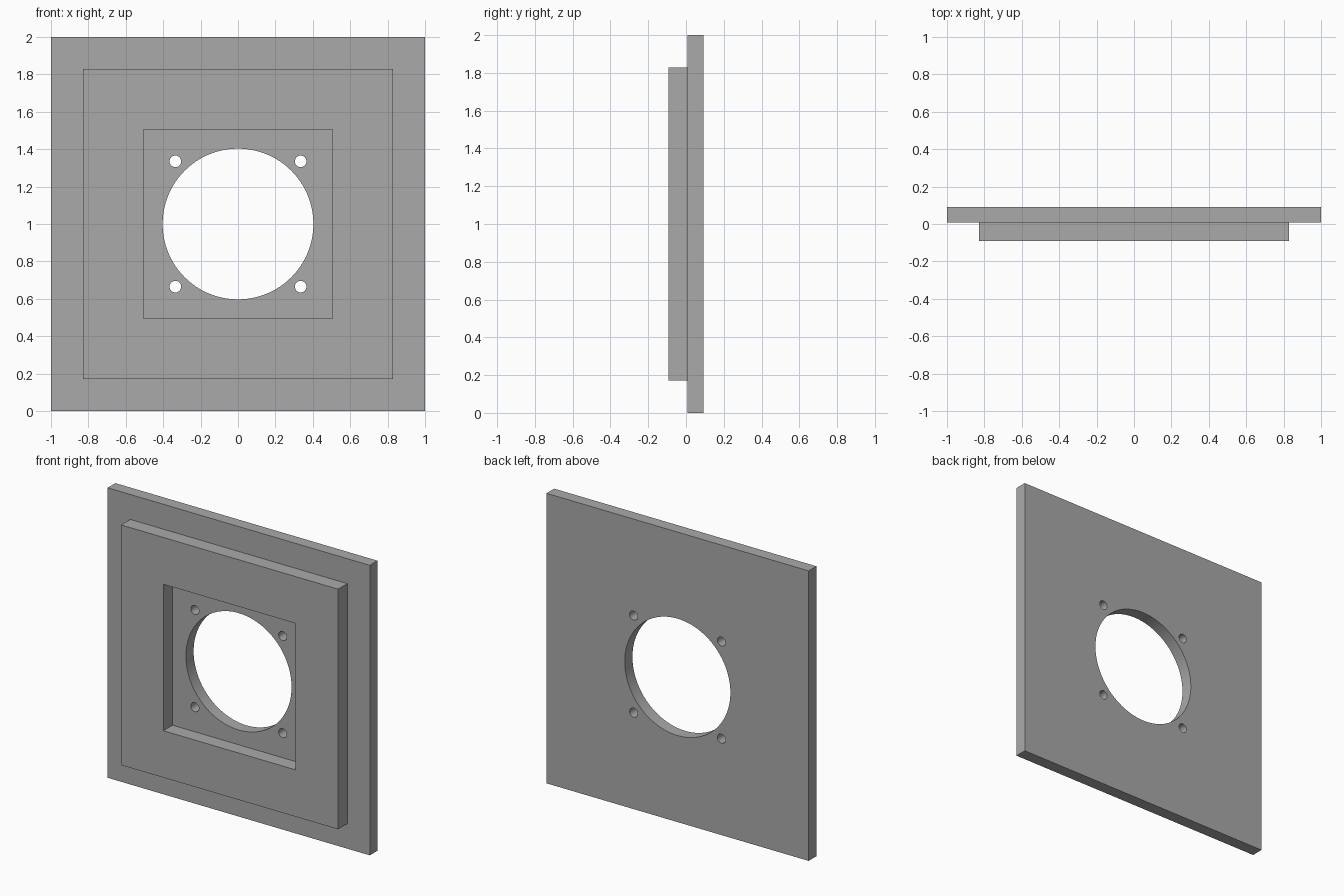
import bpy
import math

cube = bpy.data.objects.get("Cube")
if cube:
    bpy.data.objects.remove(cube, do_unlink=True)

CENTRE_Z = 1.0
BACK, STEP, FRONT = 0.092, 0.008, -0.092   # depth planes along y

grey = bpy.data.materials.new("plain grey")
grey.use_nodes = True
colour = (0.4, 0.4, 0.4, 1)
grey.diffuse_color = colour
grey.node_tree.nodes["Principled BSDF"].inputs["Base Color"].default_value = colour


def slab(name, half, y0, y1):
    """Square slab centred on the panel, between two depths."""
    bpy.ops.mesh.primitive_cube_add(size=1, location=(0, (y0 + y1) / 2, CENTRE_Z))
    ob = bpy.context.object
    ob.name = name
    ob.scale = (2 * half, abs(y1 - y0), 2 * half)
    bpy.ops.object.transform_apply(location=False, rotation=False, scale=True)
    ob.data.materials.append(grey)
    return ob


def drill(name, x, z, radius, sides):
    """Round cutter running front to back."""
    bpy.ops.mesh.primitive_cylinder_add(vertices=sides, radius=radius, depth=1,
                                        location=(x, 0, z),
                                        rotation=(math.pi / 2, 0, 0))
    ob = bpy.context.object
    ob.name = name
    ob.data.materials.append(grey)
    return ob


def cut(target, cutter):
    """Subtract the cutter and remove it."""
    mod = target.modifiers.new("cut", 'BOOLEAN')
    mod.operation = 'DIFFERENCE'
    mod.solver = 'EXACT'
    mod.object = cutter
    bpy.context.view_layer.objects.active = target
    bpy.ops.object.modifier_apply(modifier=mod.name)
    bpy.data.objects.remove(cutter, do_unlink=True)


# Back plate with the large opening and four screw holes
plate = slab("back_plate", 1.0, STEP, BACK)
cut(plate, drill("opening_cutter", 0, CENTRE_Z, 0.403, 96))
for sx in (-1, 1):
    for sz in (-1, 1):
        cut(plate, drill("screw_cutter", sx * 0.335, CENTRE_Z + sz * 0.335, 0.031, 32))

# Raised front frame with a square pocket
frame = slab("front_frame", 0.828, FRONT, STEP)
cut(frame, slab("pocket_cutter", 0.505, -0.5, 0.5))

# Smooth round holes, sharp edges elsewhere
bpy.ops.object.select_all(action='DESELECT')
for ob in (plate, frame):
    ob.select_set(True)
bpy.context.view_layer.objects.active = plate
bpy.ops.object.shade_smooth_by_angle(angle=math.radians(30))
